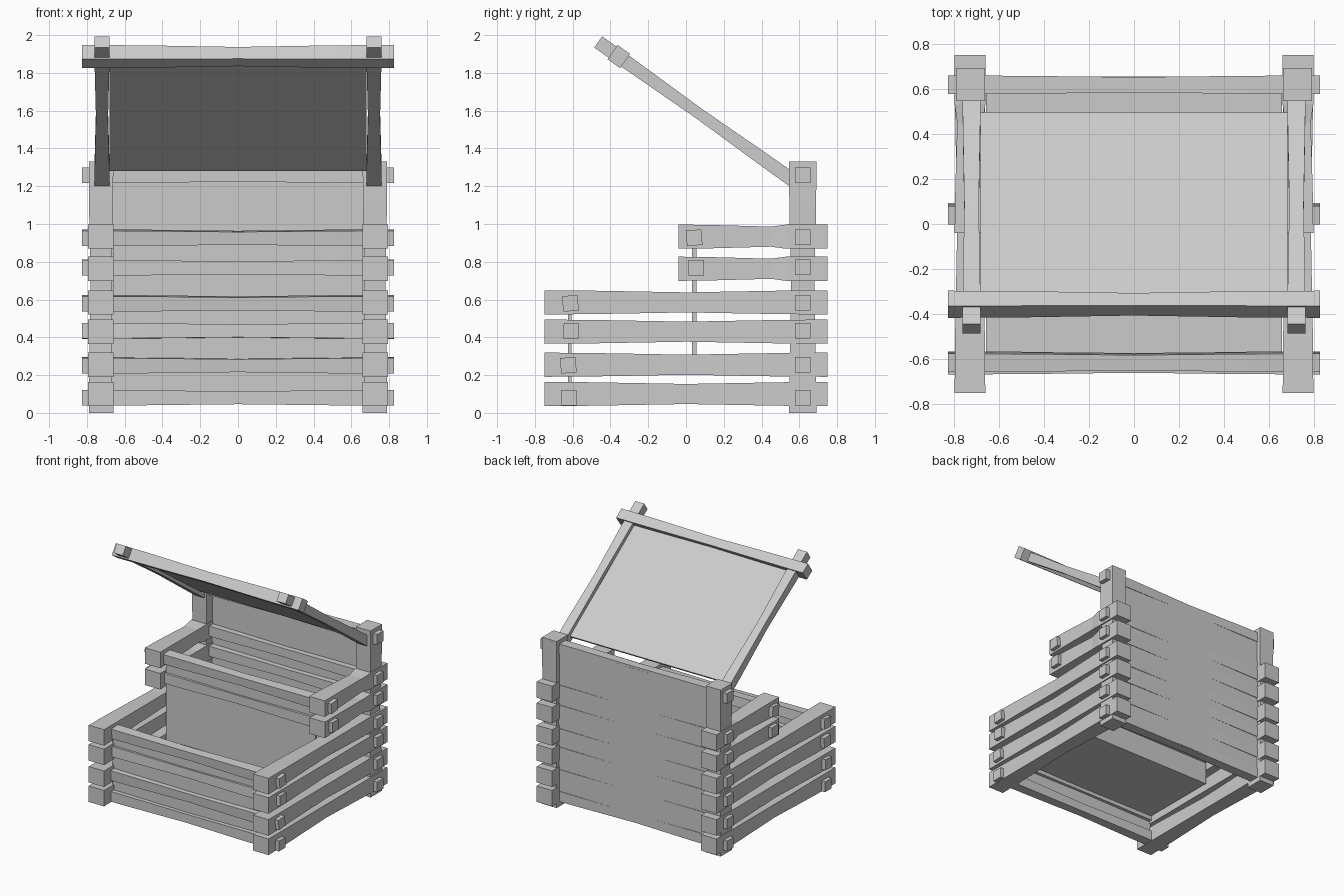
import bpy, bmesh
from math import radians
from mathutils import Matrix, Vector

if "Cube" in bpy.data.objects:
    bpy.data.objects.remove(bpy.data.objects["Cube"])


def finish(name, bm, mirror=False):
    bmesh.ops.recalc_face_normals(bm, faces=bm.faces)
    mesh = bpy.data.meshes.new(name)
    bm.to_mesh(mesh)
    bm.free()
    ob = bpy.data.objects.new(name, mesh)
    bpy.context.collection.objects.link(ob)
    if mirror:
        ob.modifiers.new("Mirror", 'MIRROR')
    return ob


def beam(name, stations, a, b, matrix, mirror=False):
    """Square-section beam along local X; stations are (position, thickness factor)."""
    bm = bmesh.new()
    rings = []
    for x, s in stations:
        rings.append([bm.verts.new(matrix @ Vector((x, p * a * s, q * b * s)))
                      for p, q in ((-1, -1), (1, -1), (1, 1), (-1, 1))])
    for r, t in zip(rings, rings[1:]):
        for i in range(4):
            j = (i + 1) % 4
            bm.faces.new((r[i], r[j], t[j], t[i]))
    bm.faces.new(rings[0])
    bm.faces.new(rings[-1])
    return finish(name, bm, mirror)


def panel(name, x, y0, y1, z0, z1):
    bm = bmesh.new()
    bmesh.ops.create_cube(bm, size=1)
    for v in bm.verts:
        v.co = ((v.co.x * 2) * x, y0 + (v.co.y + .5) * (y1 - y0), z0 + (v.co.z + .5) * (z1 - z0))
    return finish(name, bm)


def at(x, y, z):
    return Matrix.Translation((x, y, z))


def rx(deg):
    return Matrix.Rotation(radians(deg), 4, 'X')


ALONG_Y = Matrix.Rotation(radians(90), 4, 'Z')
ALONG_Z = Matrix.Rotation(radians(-90), 4, 'Y')

# side logs, thinner in the middle
long_log = [(-.75, 1), (-.5, .97), (0, .83), (.5, .97), (.75, 1)]
for i, z in enumerate((.1, .255, .43, .585)):
    beam(f"long_side_log_{i}", long_log, .068, .064, at(.727, 0, z) @ ALONG_Y, True)
short_log = [(-.04, 1), (.12, .97), (.45, .83), (.53, 1), (.75, 1)]
for i, z in enumerate((.763, .933)):
    beam(f"short_side_log_{i}", short_log, .068, .064, at(.727, 0, z) @ ALONG_Y, True)

# rear corner posts
beam("rear_post", [(0, 1), (.2, .98), (.665, .85), (1.1, .98), (1.33, 1)],
     .065, .0725, at(.725, .618, 0) @ ALONG_Z @ rx(90), True)

# cross rails running through the logs
rail = [(-.825, 1), (-.5, .97), (0, .83), (.5, .97), (.825, 1)]
fronts = [(-.62, .08, 0), (-.623, .252, 4), (-.608, .433, -3), (-.612, .58, 5),
          (.053, .768, 0), (.043, .927, 5)]
for i, (y, z, r) in enumerate(fronts):
    beam(f"front_cross_rail_{i}", rail, .041, .041, at(0, y, z) @ rx(r))
for i, z in enumerate((.08, .255, .434, .582, .77, .93, 1.258)):
    beam(f"rear_cross_rail_{i}", rail, .041, .041, at(0, .617, z))

# wall and floor boards
panel("front_wall_board", .67, -.625, -.605, .05, .6)
panel("middle_wall_board", .66, .033, .055, .25, .93)
panel("rear_wall_board", .67, .625, .653, .05, 1.275)
panel("planter_floor", .657, -.605, .04, .25, .27)
panel("bin_floor", .657, .05, .63, .43, .45)

# open lid: slanted frame and board, local Y runs down the slope
LID = at(0, -.465, 1.964) @ rx(-35.4)
beam("lid_side_rail", [(0, 1), (.2, .97), (.65, .8), (1.1, .97), (1.27, 1)],
     .04, .0365, LID @ at(.72, 0, 0) @ ALONG_Y, True)
beam("lid_front_rail", rail, .041, .046, LID @ at(0, .134, 0))
lid = panel("lid_board", .68, .134, 1.17, -.008, .008)
lid.data.transform(LID)
